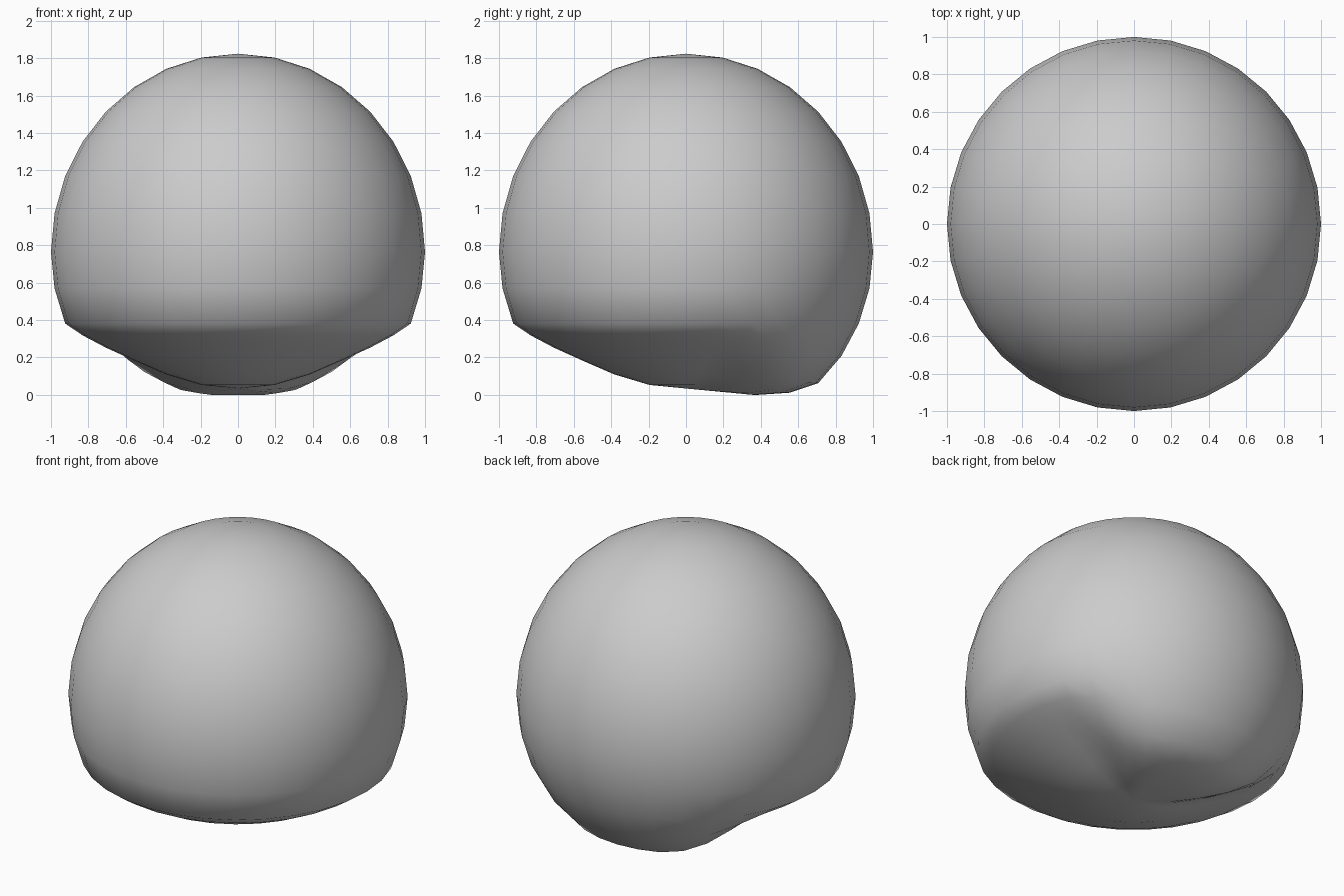
import bpy, math

if "Cube" in bpy.data.objects:
    bpy.data.objects.remove(bpy.data.objects["Cube"])

CENTRE = 0.77
# underside height against radius: flattened front and sides, and the fuller back
UNDERCUT = [(0, .04), (.15, .05), (.3, .08), (.5, .165), (.7, .255), (.87, .345), (1, .42)]
BACK = [(0, .04), (.45, 0), (.6, .025), (.71, .07), (.8, .17), (1, .4)]


def lookup(points, r):
    for (r0, z0), (r1, z1) in zip(points, points[1:]):
        if r <= r1:
            return z0 + (z1 - z0) * (r - r0) / (r1 - r0)
    return points[-1][1]


# Rounded body from a sphere
bpy.ops.mesh.primitive_uv_sphere_add(segments=32, ring_count=16, radius=1)
body = bpy.context.object
body.name = "rounded_body"

for v in body.data.vertices:
    x, y, z = v.co
    if z >= -0.001:
        # slightly taller dome
        v.co.z = CENTRE + z * 1.06
    else:
        # underside pushed up, except towards the back
        r = math.hypot(x, y)
        t = min(max((y / max(r, 1e-4) - 0.3) / 0.65, 0), 1)
        w = t * t * (3 - 2 * t) if r > 1e-3 else 0
        floor = lookup(UNDERCUT, r) * (1 - w) + lookup(BACK, r) * w
        v.co.z = max(CENTRE + z, floor)

# Rest on the ground
low = min(v.co.z for v in body.data.vertices)
for v in body.data.vertices:
    v.co.z -= low
bpy.ops.object.shade_smooth()
